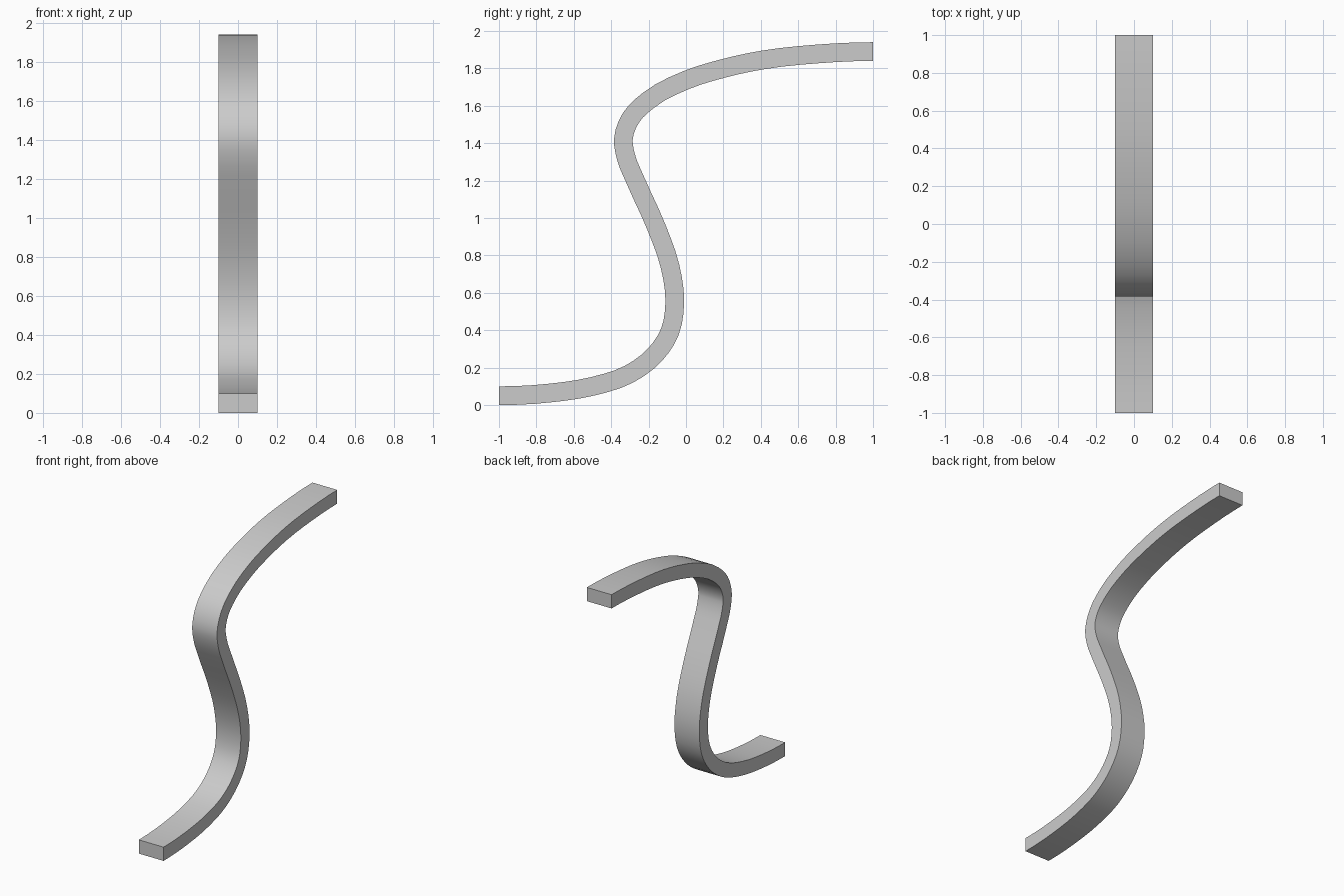
import bpy
import bmesh
import math
from mathutils import Vector
from mathutils.geometry import interpolate_bezier

HALF_WIDTH = 0.1
HALF_THICK = 0.05
STEPS = 3

cube = bpy.data.objects.get("Cube")
if cube:
    bpy.data.objects.remove(cube, do_unlink=True)

# Plain grey material
grey = bpy.data.materials.new("plain grey")
grey.use_nodes = True
colour = (0.6, 0.6, 0.6, 1)
grey.diffuse_color = colour
grey.node_tree.nodes["Principled BSDF"].inputs["Base Color"].default_value = colour

# Centre line of the S-shaped strip, as (y, z)
path = [(-1, .05), (-.72, .065), (-.5, .1), (-.305, .165), (-.165, .27),
        (-.087, .39), (-.06, .55), (-.085, .74), (-.16, .955), (-.27, 1.2),
        (-.322, 1.33), (-.335, 1.42), (-.295, 1.535), (-.2, 1.63),
        (0, 1.737), (.2, 1.8), (.41, 1.845), (.7, 1.877), (1, 1.89)]
knots = [Vector((0, y, z)) for y, z in path]


def tangent(i):
    """Direction of the path at a knot; level at both ends."""
    if i in (0, len(knots) - 1):
        return Vector((0, 1, 0))
    a = knots[i] - knots[i - 1]
    b = knots[i + 1] - knots[i]
    return (a / a.length_squared + b / b.length_squared).normalized()


# Smooth the centre line between the knots
line = [knots[0]]
for i in range(len(knots) - 1):
    p, q = knots[i], knots[i + 1]
    reach = (q - p).length / 3
    line += interpolate_bezier(p, p + tangent(i) * reach,
                               q - tangent(i + 1) * reach, q, STEPS + 1)[1:]

# Sweep a rectangle along the centre line
bm = bmesh.new()
rings = []
for i, p in enumerate(line):
    if i in (0, len(line) - 1):
        normal = Vector((0, 0, 1))
    else:
        d = (line[i + 1] - line[i - 1]).normalized()
        normal = Vector((0, -d.z, d.y))
    rings.append([bm.verts.new(p + normal * HALF_THICK * t + Vector((HALF_WIDTH * s, 0, 0)))
                  for s, t in ((-1, -1), (1, -1), (1, 1), (-1, 1))])
for a, b in zip(rings, rings[1:]):
    for k in range(4):
        n = (k + 1) % 4
        bm.faces.new((a[k], a[n], b[n], b[k]))
bm.faces.new(rings[0])
bm.faces.new(rings[-1])
bmesh.ops.recalc_face_normals(bm, faces=bm.faces)

mesh = bpy.data.meshes.new("curved_strip")
bm.to_mesh(mesh)
bm.free()
mesh.materials.append(grey)
strip = bpy.data.objects.new("curved_strip", mesh)
bpy.context.collection.objects.link(strip)

# Smooth along the bend, sharp at the edges
bpy.ops.object.select_all(action='DESELECT')
strip.select_set(True)
bpy.context.view_layer.objects.active = strip
bpy.ops.object.shade_smooth_by_angle(angle=math.radians(40))
